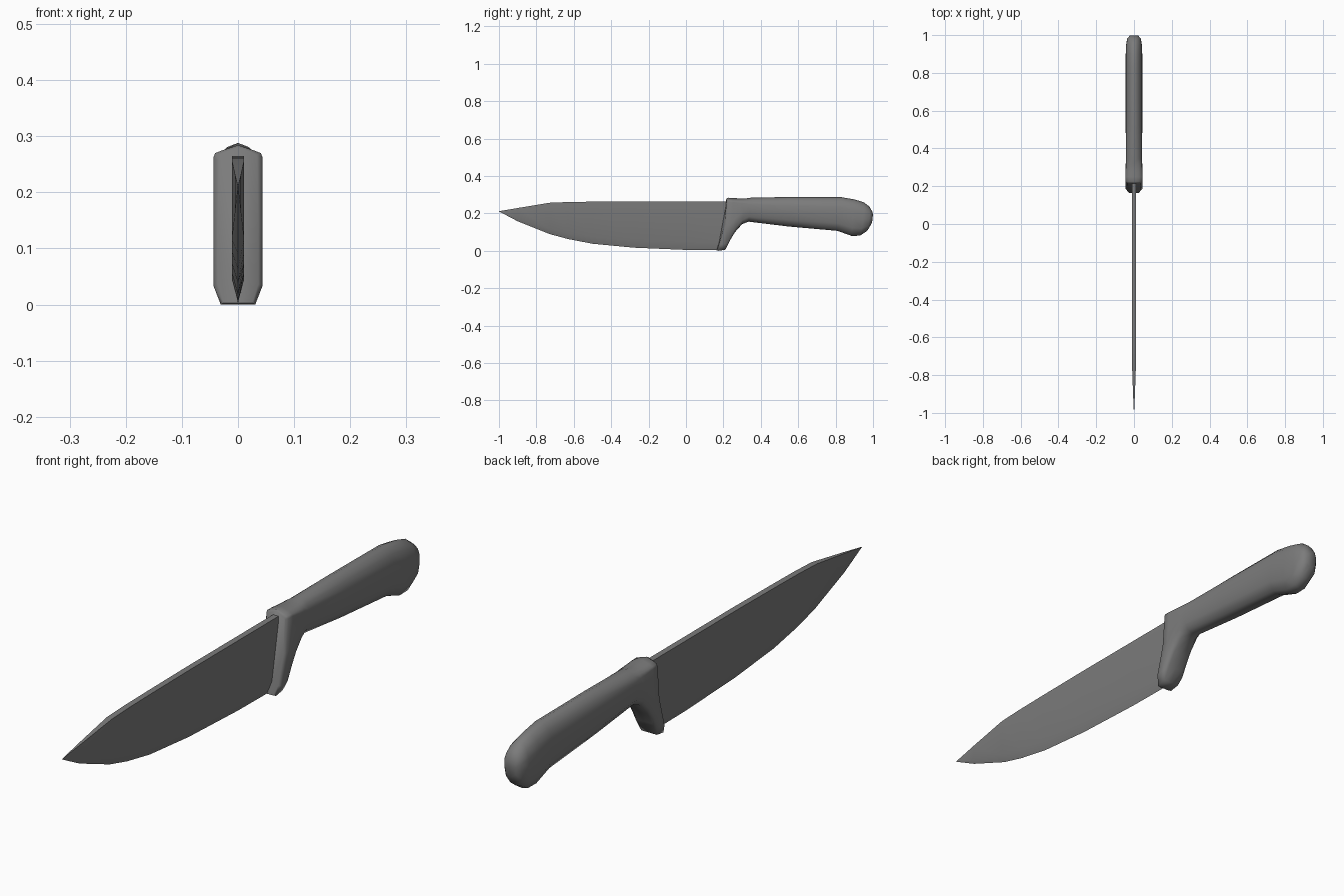
import bpy, bmesh

dark = bpy.data.materials.new("dark_grey")
dark.diffuse_color = (0.2, 0.2, 0.2, 1)


def loft(name, rings, angle):
    """Skin a list of equal-length closed rings and cap both ends."""
    bm = bmesh.new()
    loops = [[bm.verts.new(p) for p in ring] for ring in rings]
    n = len(loops[0])
    for a, b in zip(loops, loops[1:]):
        for i in range(n):
            j = (i + 1) % n
            bm.faces.new((a[i], a[j], b[j], b[i]))
    bm.faces.new(loops[0][::-1])
    bm.faces.new(loops[-1])
    bmesh.ops.recalc_face_normals(bm, faces=bm.faces)
    mesh = bpy.data.meshes.new(name)
    bm.to_mesh(mesh)
    bm.free()
    mesh.materials.append(dark)
    obj = bpy.data.objects.new(name, mesh)
    bpy.context.collection.objects.link(obj)
    bpy.ops.object.select_all(action='DESELECT')
    obj.select_set(True)
    bpy.context.view_layer.objects.active = obj
    bpy.ops.object.shade_smooth_by_angle(angle=angle)
    return obj


def ring(top, bottom, w, half, bow=0.0):
    """Mirror a half section (x, t) and hang it between a top and a bottom point."""
    left = [(-x, t) for x, t in reversed(half) if x > 0]
    return [(x * w,
             bottom[0] + (top[0] - bottom[0]) * t + bow * 4 * t * (1 - t),
             bottom[1] + (top[1] - bottom[1]) * t)
            for x, t in half + left]


# Blade: flat sides, narrow cutting bevel, thin pointed tip
blade_half = [(1, 1), (1, 0.16), (0, 0)]
blade_stations = [  # y top, z top, y bottom, z bottom, half width
    (-0.999, 0.212, -1.0, 0.211, 0.0005),
    (-0.90, 0.229, -0.90, 0.158, 0.005),
    (-0.73, 0.257, -0.73, 0.09, 0.011),
    (-0.63, 0.261, -0.63, 0.063, 0.011),
    (-0.50, 0.263, -0.50, 0.038, 0.011),
    (-0.28, 0.265, -0.28, 0.017, 0.011),
    (0.00, 0.265, 0.00, 0.005, 0.011),
    (0.235, 0.265, 0.185, 0.003, 0.011),
]
loft("blade", [ring((a, b), (c, d), w, blade_half)
               for a, b, c, d, w in blade_stations], 0.5)

# Handle: boxy bolster section blending into a rounded grip
bolster_half = [(0, 1), (0.6, 0.97), (0.93, 0.95), (1, 0.92), (1, 0.5),
                (1, 0.12), (0.7, 0), (0, 0)]
grip_half = [(0, 1), (0.42, 0.955), (0.78, 0.86), (0.97, 0.7), (1, 0.5),
             (0.93, 0.22), (0.55, 0.04), (0, 0)]
handle_stations = [  # y top, z top, y bottom, z bottom, half width, grip blend, bow
    (0.216, 0.280, 0.164, 0.003, 0.036, 0.0, 0.016),
    (0.224, 0.284, 0.172, 0.000, 0.044, 0.0, 0.016),
    (0.25, 0.283, 0.21, 0.006, 0.044, 0.0, 0.010),
    (0.275, 0.281, 0.235, 0.055, 0.044, 0.1, 0.006),
    (0.295, 0.280, 0.262, 0.10, 0.044, 0.25, 0.003),
    (0.32, 0.280, 0.30, 0.143, 0.044, 0.5, 0.0),
    (0.345, 0.284, 0.335, 0.156, 0.043, 0.9, 0.0),
    (0.55, 0.288, 0.55, 0.130, 0.044, 1.0, 0.0),
    (0.83, 0.287, 0.81, 0.107, 0.044, 1.0, 0.0),
    (0.90, 0.275, 0.885, 0.080, 0.044, 1.0, 0.0),
    (0.95, 0.260, 0.93, 0.081, 0.042, 1.0, 0.008),
    (0.982, 0.236, 0.968, 0.106, 0.036, 1.0, 0.006),
    (0.998, 0.205, 0.992, 0.145, 0.022, 1.0, 0.003),
]
rings = []
for a, b, c, d, w, k, bow in handle_stations:
    half = [(p[0] + (q[0] - p[0]) * k, p[1] + (q[1] - p[1]) * k)
            for p, q in zip(bolster_half, grip_half)]
    rings.append(ring((a, b), (c, d), w, half, bow))
loft("handle", rings, 1.2)
